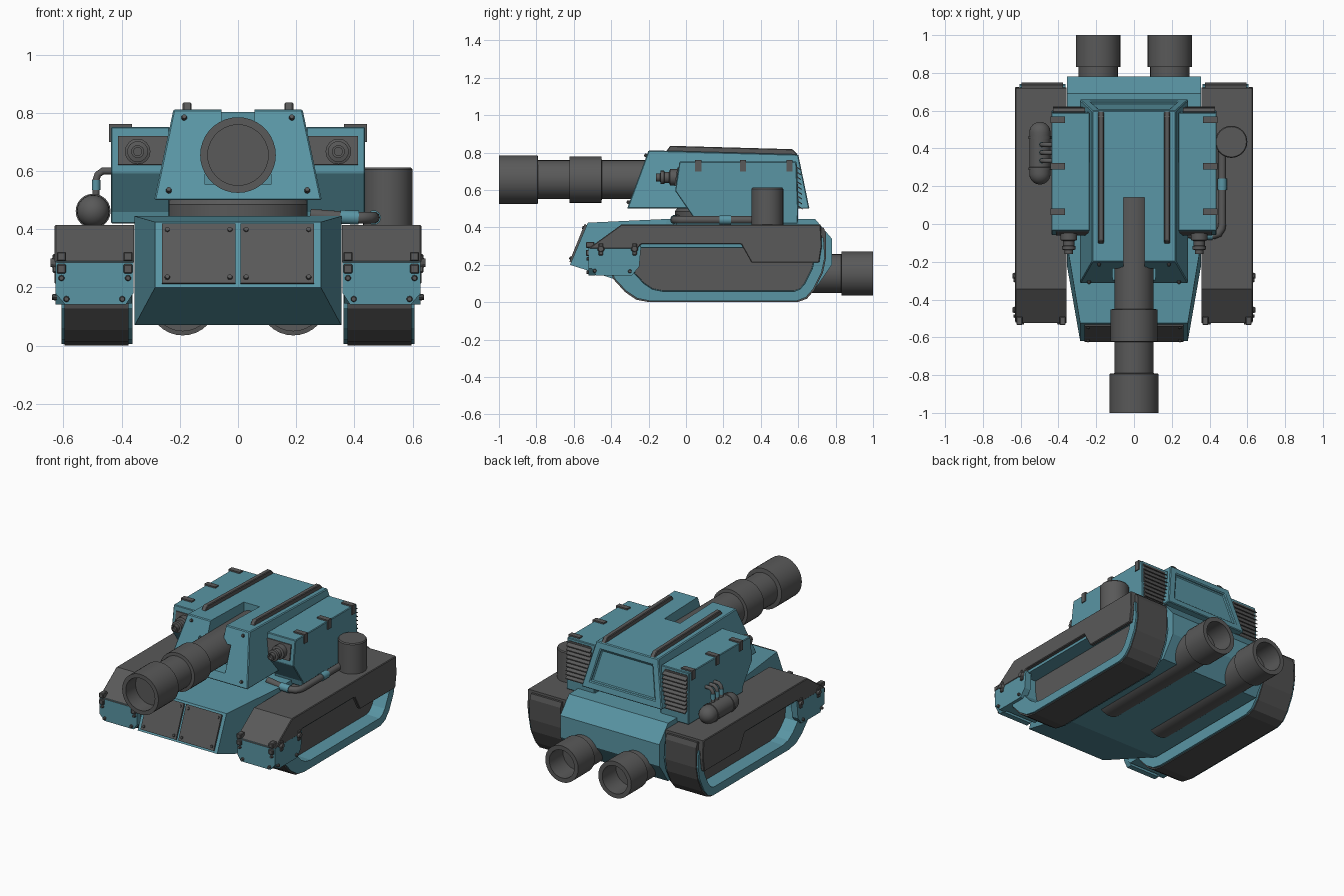
import bpy, bmesh, math
from mathutils import Vector, Matrix

if "Cube" in bpy.data.objects:
    bpy.data.objects.remove(bpy.data.objects["Cube"])

def material(name, c):
    m = bpy.data.materials.new(name)
    m.diffuse_color = (*c, 1)
    m.use_nodes = True
    m.node_tree.nodes["Principled BSDF"].inputs["Base Color"].default_value = m.diffuse_color
    return m
TEAL = material("teal", (0.10, 0.30, 0.37))
GREY = material("dark_grey", (0.10, 0.10, 0.10))
BLACK = material("tread_grey", (0.08, 0.08, 0.08))

def finish(name, bm, mat, mirror=False, smooth=False, bevel=0):
    bmesh.ops.recalc_face_normals(bm, faces=bm.faces)
    me = bpy.data.meshes.new(name)
    bm.to_mesh(me)
    bm.free()
    me.materials.append(mat)
    if smooth:
        me.shade_smooth()
        me.set_sharp_from_angle(angle=math.radians(35))
    ob = bpy.data.objects.new(name, me)
    bpy.context.collection.objects.link(ob)
    if bevel:
        b = ob.modifiers.new("bevel", 'BEVEL')
        b.width, b.segments = bevel, 1
    if mirror:
        ob.modifiers.new("mirror", 'MIRROR')
    return ob

def add_prism(bm, pts, axis, a, b):
    put = (lambda p, t: (t, p[0], p[1])) if axis == 'x' else (lambda p, t: (p[0], t, p[1]))
    lo = [bm.verts.new(put(p, a)) for p in pts]
    hi = [bm.verts.new(put(p, b)) for p in pts]
    bm.faces.new(lo)
    bm.faces.new(hi)
    for i in range(len(pts)):
        j = (i + 1) % len(pts)
        bm.faces.new((lo[i], lo[j], hi[j], hi[i]))

def prism(name, pts, axis, a, b, mat, mirror=False, bevel=0):
    bm = bmesh.new()
    add_prism(bm, pts, axis, a, b)
    return finish(name, bm, mat, mirror, bevel=bevel)

def boxes(name, items, mat, mirror=False, bevel=0):
    # each item: x0, x1, y0, y1, z0, z1
    bm = bmesh.new()
    for x0, x1, y0, y1, z0, z1 in items:
        add_prism(bm, [(y0, z0), (y1, z0), (y1, z1), (y0, z1)], 'x', x0, x1)
    return finish(name, bm, mat, mirror, bevel=bevel)

def lathe(name, prof, centre, axis, mat, mirror=False, seg=32):
    # profile of (radius, distance along axis)
    bm = bmesh.new()
    rings = []
    for r, t in prof:
        ring = []
        for k in range(1 if r == 0 else seg):
            c, s = r * math.cos(math.tau * k / seg), r * math.sin(math.tau * k / seg)
            off = Vector((c, t, s)) if axis == 'y' else Vector((c, s, t))
            ring.append(bm.verts.new(Vector(centre) + off))
        rings.append(ring)
    for A, B in zip(rings, rings[1:]):
        for k in range(seg):
            f = [A[k % len(A)], A[(k + 1) % len(A)], B[(k + 1) % len(B)], B[k % len(B)]]
            bm.faces.new(list(dict.fromkeys(f)))
    return finish(name, bm, mat, mirror, True)

def bolts(name, points, normal, r=0.011, h=0.016):
    bm = bmesh.new()
    rot = Vector(normal).to_track_quat('Z', 'Y').to_matrix().to_4x4()
    for p in points:
        bmesh.ops.create_cone(bm, cap_ends=True, segments=10, radius1=r, radius2=r * 0.7,
                              depth=h, matrix=Matrix.Translation(p) @ rot)
    return finish(name, bm, GREY, True)

def hull_shape(pts):
    bm = bmesh.new()
    for p in pts:
        bm.verts.new(p)
        bm.verts.new((-p[0], p[1], p[2]))
    bmesh.ops.convex_hull(bm, input=bm.verts)
    bmesh.ops.dissolve_limit(bm, angle_limit=0.03, verts=bm.verts, edges=bm.edges)
    bmesh.ops.recalc_face_normals(bm, faces=bm.faces)
    return bm

def recess(bm, face, margin, depth, front_shift=0):
    bmesh.ops.inset_region(bm, faces=[face], thickness=margin, use_even_offset=True)
    for v in face.verts:
        if v.co.y < -.1:
            v.co.y += front_shift
    bmesh.ops.inset_region(bm, faces=[face], thickness=0.004, depth=-depth, use_even_offset=True)

def hollow_track(name, pts, x0, x1, margin, depth, shift, mat):
    bm = bmesh.new()
    add_prism(bm, pts, 'x', x0, x1)
    bmesh.ops.recalc_face_normals(bm, faces=bm.faces)
    side = max(bm.faces, key=lambda f: f.calc_center_median().x)
    recess(bm, side, margin, depth, shift)
    idx = list(bm.faces).index(side)
    ob = finish(name, bm, mat, True)
    ob.data.materials.append(GREY)
    ob.data.polygons[idx].material_index = 1

def tube(name, pts, r, mat):
    cu = bpy.data.curves.new(name, 'CURVE')
    cu.dimensions, cu.bevel_depth, cu.bevel_resolution, cu.use_fill_caps = '3D', r, 3, True
    sp = cu.splines.new('POLY')
    sp.points.add(len(pts) - 1)
    for q, p in zip(sp.points, pts):
        q.co = (*p, 1)
    cu.materials.append(mat)
    ob = bpy.data.objects.new(name, cu)
    bpy.context.collection.objects.link(ob)

# Hull
finish("hull", hull_shape([(.285, -.62, .20), (.285, -.525, .425), (.355, -.22, .07), (.355, -.10, .445),
                           (.355, .69, .445), (.355, .78, .34), (.355, .78, .20), (.355, .69, .07)]), TEAL)
# Nose plates, lying on the sloped front
prism("nose_plate", [(-.624, .215), (-.541, .42), (-.531, .41), (-.606, .21)], 'x', .008, .262, GREY, True)
bolts("nose_bolts", [(x, y, z) for x in (.028, .243) for y, z in ((-.616, .235), (-.547, .398))], (0, -.92, .39))

# Tracks: teal rims with a deep side recess, dark tread wrapped around them
TR = [(-.40, .345), (-.40, .22), (-.385, .13), (-.32, .06), (-.26, .02), (-.19, .006), (.59, .006),
      (.64, .025), (.68, .07), (.725, .16), (.742, .24), (.735, .345)]
hollow_track("track_rim", TR, .363, .607, .052, .09, .06, TEAL)
hollow_track("track_tread", [(.17 + (y - .17) * 1.013, max(0, .2 + (z - .2) * 1.04)) for y, z in TR[:-1]]
             + [(.748, .37), (.735, .40), (.6, .40), (-.38, .36)], .376, .596, .03, .12, 0, BLACK)

# Fenders, side skirts and mudguards
prism("fender", [(-.525, .285), (-.345, .415), (.72, .415), (.722, .33), (.70, .31), (-.3, .31)],
      'x', .357, .622, GREY, True)
prism("side_skirt", [(-.525, .285), (-.345, .415), (.72, .415), (.726, .30), (.712, .212), (.35, .212),
                     (.295, .31), (-.24, .31), (-.26, .285)], 'x', .606, .63, GREY, True, .004)
prism("mudguard_flap", [(.36, .29), (.628, .29), (.628, .18), (.595, .142), (.385, .142), (.36, .18)],
      'y', -.52, -.485, TEAL, True)
prism("mudguard_side", [(-.52, .29), (-.515, .20), (-.48, .142), (-.29, .142), (-.25, .19), (-.24, .30)],
      'x', .585, .627, TEAL, True)
prism("mudguard_inner", [(-.51, .28), (-.51, .18), (-.47, .145), (-.34, .145), (-.3, .28)],
      'x', .365, .60, TEAL, True)
boxes("mudguard_hinges", [(x - .016, x + .016, -.535, -.49, z, z + .032) for x in (.378, .607) for z in (.248, .29)]
      + [(.615, .638, y - .012, y + .012, .25, .315) for y in (-.455, -.275)], GREY, True, .004)
bolts("mudguard_bolts", [(x, -.525, z) for x, z in ((.378, .232), (.607, .232), (.398, .16), (.59, .16))], (0, -1, 0))
bolts("mudguard_side_bolts", [(.631, -.488, .168), (.631, -.30, .165)], (1, 0, 0))
bolts("mudguard_side_knobs", [(.635, -.455, .285), (.635, -.275, .285)], (1, 0, 0), .02, .018)

# Turret ring
lathe("turret_ring", [(0, .42), (.26, .42), (.26, .485), (.245, .505), (0, .505)], (0, .2, 0), 'z', GREY, seg=16)

# Turret with recessed rear panel and a slot for the gun
bm = hull_shape([(.222, -.20, .812), (.288, -.315, .50), (.222, .60, .79), (.288, .66, .50)])
recess(bm, max(bm.faces, key=lambda f: f.normal.y), .045, .015)
turret = finish("turret", bm, TEAL, bevel=.005)
cut_a = boxes("slot_cutter", [(-.056, .056, -.6, .14, .60, 1)], GREY)
cut_b = boxes("mantlet_cutter", [(-.114, .114, -.6, -.19, .553, .713)], GREY)
for c in (cut_a, cut_b):
    c.hide_render = True
    c.hide_set(True)
    m = turret.modifiers.new("cut", 'BOOLEAN')
    m.operation, m.object, m.solver = 'DIFFERENCE', c, 'EXACT'
bolts("turret_bolts", [(.185, -.215, .785), (.238, -.309, .535)], (0, -.94, .35))
prism("roof_rails", [(-.11, .80), (-.085, .836), (.57, .818), (.60, .785)], 'x', .16, .19, GREY, True, .004)

# Side boxes with lamps, clips and rear grilles
prism("side_box", [(-.035, .752), (-.058, .595), (.035, .46), (.045, .42), (.597, .42), (.60, .49), (.59, .752)],
      'x', .235, .437, TEAL, True, .004)
prism("lamp_plate", [(-.046, .72), (-.062, .622), (-.04, .62), (-.03, .72)], 'x', .24, .412, GREY, True)
lathe("lamp", [(0, -.03), (.044, -.03), (.044, -.085), (.03, -.09), (.03, -.115), (.036, -.117), (.036, -.135),
               (.022, -.138), (.022, -.16), (.014, -.16), (.014, -.145), (0, -.145)],
      (.345, 0, .667), 'y', GREY, True, 16)
boxes("box_clips", [(.365, .443, y - .017, y + .017, .745, .761) for y in (.065, .305, .553)]
      + [(.43, .443, y - .017, y + .017, .70, .76) for y in (.065, .305, .553)], GREY, True)
prism("grille_back", [(.58, .735), (.59, .50), (.602, .50), (.594, .735)], 'x', .262, .425, BLACK, True)
bm = bmesh.new()
for i in range(9):
    z, y = .728 - i * .026, .588 + i * .001
    add_prism(bm, [(y, z), (y + .026, z - .018), (y + .026, z - .024), (y, z - .008)], 'x', .26, .428)
finish("grille_slats", bm, GREY, True)

# Main gun
lathe("main_gun", [(0, .14), (.104, .14), (.104, -.45), (.124, -.452), (.124, -.622), (.104, -.624), (.104, -.79),
                   (.13, -.793), (.13, -1), (.104, -1), (.104, -.90), (0, -.90)], (0, 0, .655), 'y', GREY, seg=36)

# Exhausts running along the belly
lathe("exhaust", [(0, 0), (.104, 0), (.104, .83), (.118, .832), (.118, 1), (.09, 1), (.09, .86), (0, .86)],
      (.19, 0, .153), 'y', GREY, True)

# Right side canister and pipe
lathe("canister", [(0, .40), (.085, .40), (.085, .605), (.08, .612), (0, .612)], (.515, .435, 0), 'z', GREY)
tube("fuel_pipe", [(.25, -.05, .45), (.35, -.06, .442), (.42, -.06, .44), (.448, -.05, .44), (.463, -.025, .44),
                   (.467, .0, .44), (.467, .40, .44)], .021, GREY)
tube("fuel_pipe_collar_side", [(.467, .18, .44), (.467, .24, .44)], .025, TEAL)
tube("fuel_pipe_collar_front", [(.352, -.06, .442), (.415, -.06, .44)], .025, TEAL)

# Left side gas tank and feed pipes
R = .056
cap = [(R * math.sin(a), R * math.cos(a)) for a in (math.pi / 2 * k / 6 for k in range(7))]
cap[0] = (0, R)
lathe("gas_tank", [(r, .265 - t) for r, t in cap] + [(R, .285), (.06, .286), (.06, .30), (R, .301), (R, .45),
      (.06, .451), (.06, .465), (R, .466)] + [(r, .485 + t) for r, t in reversed(cap)], (-.498, 0, .462), 'y', GREY, seg=24)
for i, y in enumerate((.335, .378, .42)):
    tube(f"feed_pipe_{i}", [(-.488, y, .50), (-.488, y, .57), (-.482, y, .588), (-.465, y, .60), (-.42, y, .60)], .012, GREY)
    tube(f"feed_collar_{i}", [(-.488, y, .535), (-.488, y, .57)], .0145, TEAL)
